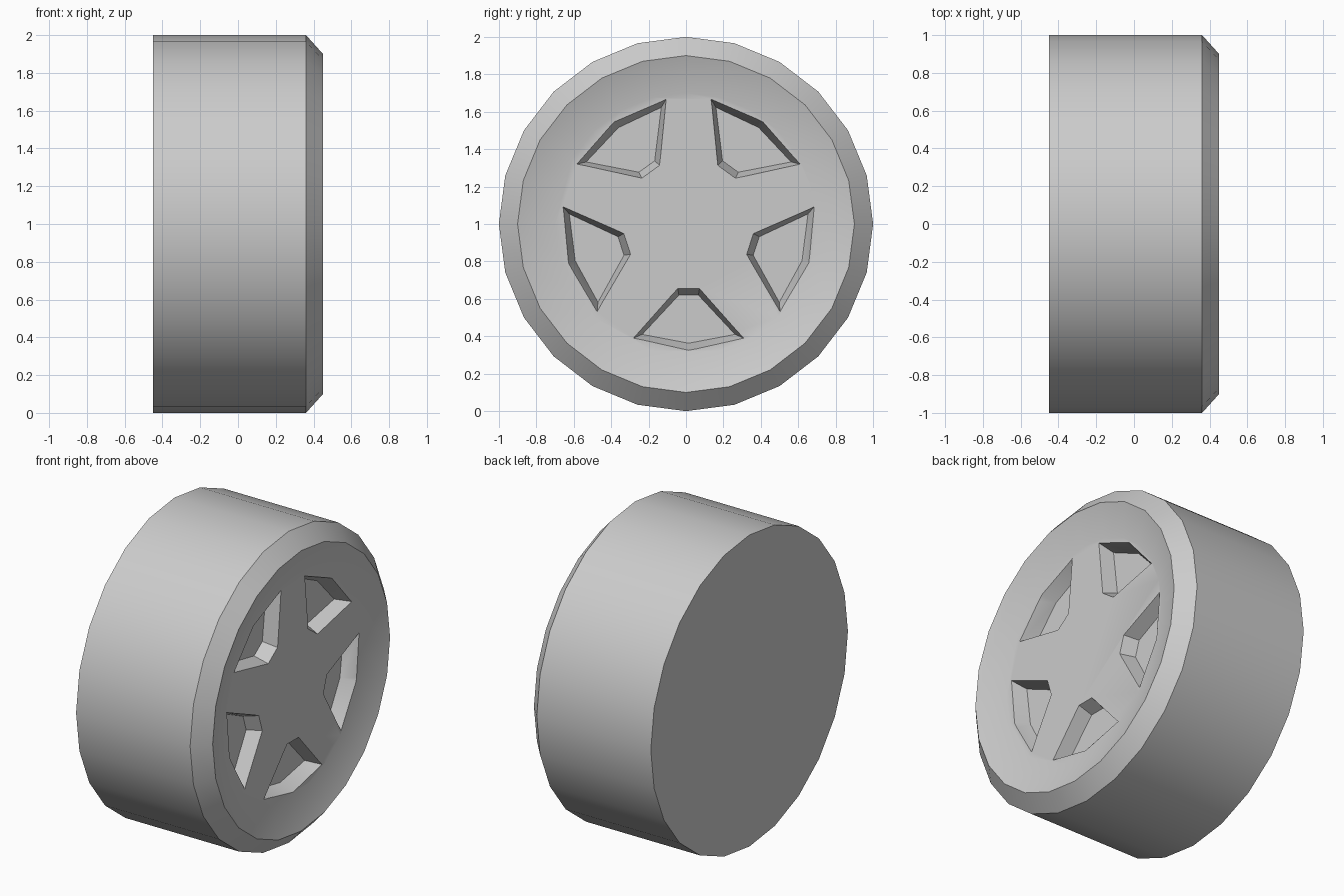
import bpy, bmesh
from math import radians, sin, cos, tau

cube = bpy.data.objects.get("Cube")
if cube:
    bpy.data.objects.remove(cube)

SIDES = 24

grey = bpy.data.materials.new("plain_grey")
colour = (0.6, 0.6, 0.6, 1)
grey.use_nodes = True
grey.diffuse_color = colour
grey.node_tree.nodes["Principled BSDF"].inputs["Base Color"].default_value = colour


def loft(bm, rings):
    """Skin closed rings of points in order and cap both ends."""
    loops = [[bm.verts.new(p) for p in ring] for ring in rings]
    for a, b in zip(loops, loops[1:]):
        n = len(a)
        for i in range(n):
            j = (i + 1) % n
            bm.faces.new((a[i], a[j], b[j], b[i]))
    bm.faces.new(loops[0][::-1])
    bm.faces.new(loops[-1])


def make_object(name, bm):
    bmesh.ops.recalc_face_normals(bm, faces=bm.faces)
    mesh = bpy.data.meshes.new(name)
    bm.to_mesh(mesh)
    bm.free()
    mesh.materials.append(grey)
    obj = bpy.data.objects.new(name, mesh)
    bpy.context.collection.objects.link(obj)
    return obj


# Wheel body: flat back, straight tread, chamfered rim, dished face (x, radius)
profile = [(-0.45, 1.0), (0.36, 1.0), (0.45, 0.9), (0.38, 0.7)]
bm = bmesh.new()
loft(bm, [[(x, r * cos(tau * i / SIDES), 1 + r * sin(tau * i / SIDES))
           for i in range(SIDES)] for x, r in profile])
wheel = make_object("wheel", bm)

# Five tapered pockets, each a five-sided outline (across, outward)
opening = [(-0.058, 0.345), (0.058, 0.345), (0.295, 0.61), (0, 0.675), (-0.295, 0.61)]
floor = [(-0.052, 0.38), (0.052, 0.38), (0.248, 0.59), (0, 0.637), (-0.248, 0.59)]
FACE_X, FLOOR_X = 0.38, 0.29


def pocket_ring(outline, x, angle):
    c, s = cos(angle), sin(angle)
    return [(x, 0.014 + u * c + v * s, 1 + u * s - v * c) for u, v in outline]


# Continue the taper slightly past the face so the cut is clean
EXTRA = 0.2
outer = [(a + (a - c) * EXTRA, b + (b - d) * EXTRA)
         for (a, b), (c, d) in zip(opening, floor)]
bm = bmesh.new()
for k in range(5):
    angle = radians(72 * k)
    loft(bm, [pocket_ring(floor, FLOOR_X, angle),
              pocket_ring(outer, FACE_X + (FACE_X - FLOOR_X) * EXTRA, angle)])
cutter = make_object("pocket_cutter", bm)
cutter.hide_render = True

cut = wheel.modifiers.new("pockets", 'BOOLEAN')
cut.operation = 'DIFFERENCE'
cut.solver = 'EXACT'
cut.object = cutter

# Apply the cut, drop the cutter and smooth the round surfaces
bpy.ops.object.select_all(action='DESELECT')
bpy.context.view_layer.objects.active = wheel
wheel.select_set(True)
bpy.ops.object.modifier_apply(modifier=cut.name)
bpy.data.objects.remove(cutter)
bpy.ops.object.shade_smooth_by_angle(angle=radians(30))
